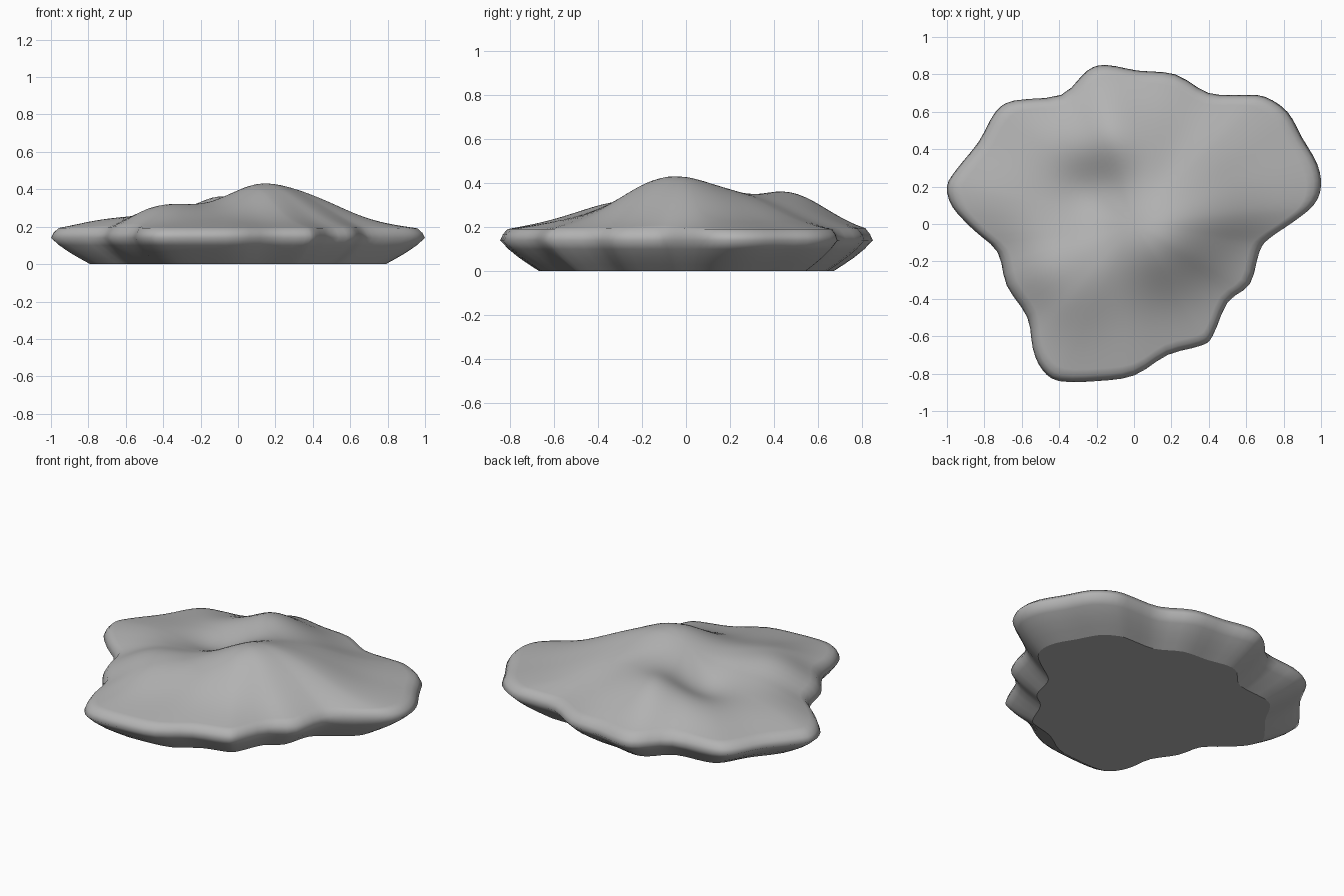
import bpy
import bmesh
import math
from mathutils import Vector

cube = bpy.data.objects.get("Cube")
if cube:
    bpy.data.objects.remove(cube, do_unlink=True)

# Stone material
stone = bpy.data.materials.new("stone grey")
stone.use_nodes = True
stone_colour = (0.45, 0.45, 0.45, 1)
stone.diffuse_color = stone_colour
stone.node_tree.nodes["Principled BSDF"].inputs["Base Color"].default_value = stone_colour

# Widest outline of the rock, counter-clockwise
OUTLINE = [
    (1, .2), (.98, .32), (.9, .46), (.82, .6), (.7, .68), (.58, .69),
    (.4, .7), (.22, .8), (.02, .82), (-.15, .85), (-.25, .82), (-.39, .69),
    (-.64, .66), (-.74, .6), (-.83, .44), (-.95, .29), (-1, .2), (-.97, .09),
    (-.86, -.03), (-.73, -.15), (-.68, -.33), (-.57, -.5), (-.54, -.67),
    (-.49, -.78), (-.4, -.84), (-.2, -.84), (0, -.81), (.18, -.7),
    (.36, -.65), (.42, -.6), (.5, -.42), (.62, -.32), (.67, -.15),
    (.72, -.08), (.85, .01), (.96, .1),
]

# Humps and hollows of the top: x, y, height, radius
HUMPS = [
    (.13, -.08, .16, .28),
    (-.12, .45, .13, .27),
    (-.42, -.28, .09, .27),
    (.28, .32, .05, .25),
    (.45, .05, .06, .25),
    (-.72, .2, .02, .25),
    (-.22, .2, -.07, .2),
]

# Flank and rim rings: scale, height
FLANK = [(.79, 0), (.845, .03), (.9, .062), (.955, .1), (1, .14), (.985, .168)]
TOP_RINGS = 24


def smooth_loop(points, steps):
    """Closed Catmull-Rom curve through the points."""
    pts = [Vector(p) for p in points]
    count = len(pts)
    result = []
    for i in range(count):
        a, b, c, d = (pts[(i + k) % count] for k in (-1, 0, 1, 2))
        for s in range(steps):
            t = s / steps
            result.append(b + (c - a) * t / 2
                          + (a - b * 2.5 + c * 2 - d / 2) * t ** 2
                          + ((b - c) * 3 + d - a) * t ** 3 / 2)
    return result


def top_height(x, y, t):
    """Height of the top surface; t runs from centre to rim."""
    humps = sum(h * math.exp(-((x - cx) ** 2 + (y - cy) ** 2) / r ** 2)
                for cx, cy, h, r in HUMPS)
    return .185 + .075 * (1 - t ** 2) + humps * (1 - t ** 6)


loop = smooth_loop(OUTLINE, 3)
bm = bmesh.new()

# Sloping flank, then the rolling top
rings = [[bm.verts.new((p.x * s, p.y * s, z)) for p in loop] for s, z in FLANK]
for k in range(TOP_RINGS):
    t = .96 * (1 - k / TOP_RINGS)
    rings.append([bm.verts.new((p.x * t, p.y * t, top_height(p.x * t, p.y * t, t)))
                  for p in loop])

size = len(loop)
for low, high in zip(rings, rings[1:]):
    for i in range(size):
        j = (i + 1) % size
        bm.faces.new((low[i], low[j], high[j], high[i]))

# Close the summit and the flat underside
centre = bm.verts.new((0, 0, top_height(0, 0, 0)))
for i in range(size):
    bm.faces.new((rings[-1][i], rings[-1][(i + 1) % size], centre))
for face in bm.faces:
    face.smooth = True
base = bm.faces.new(list(reversed(rings[0])))
for edge in base.edges:
    edge.smooth = False

mesh = bpy.data.meshes.new("rock")
bm.to_mesh(mesh)
bm.free()
mesh.materials.append(stone)
rock = bpy.data.objects.new("rock", mesh)
bpy.context.collection.objects.link(rock)
